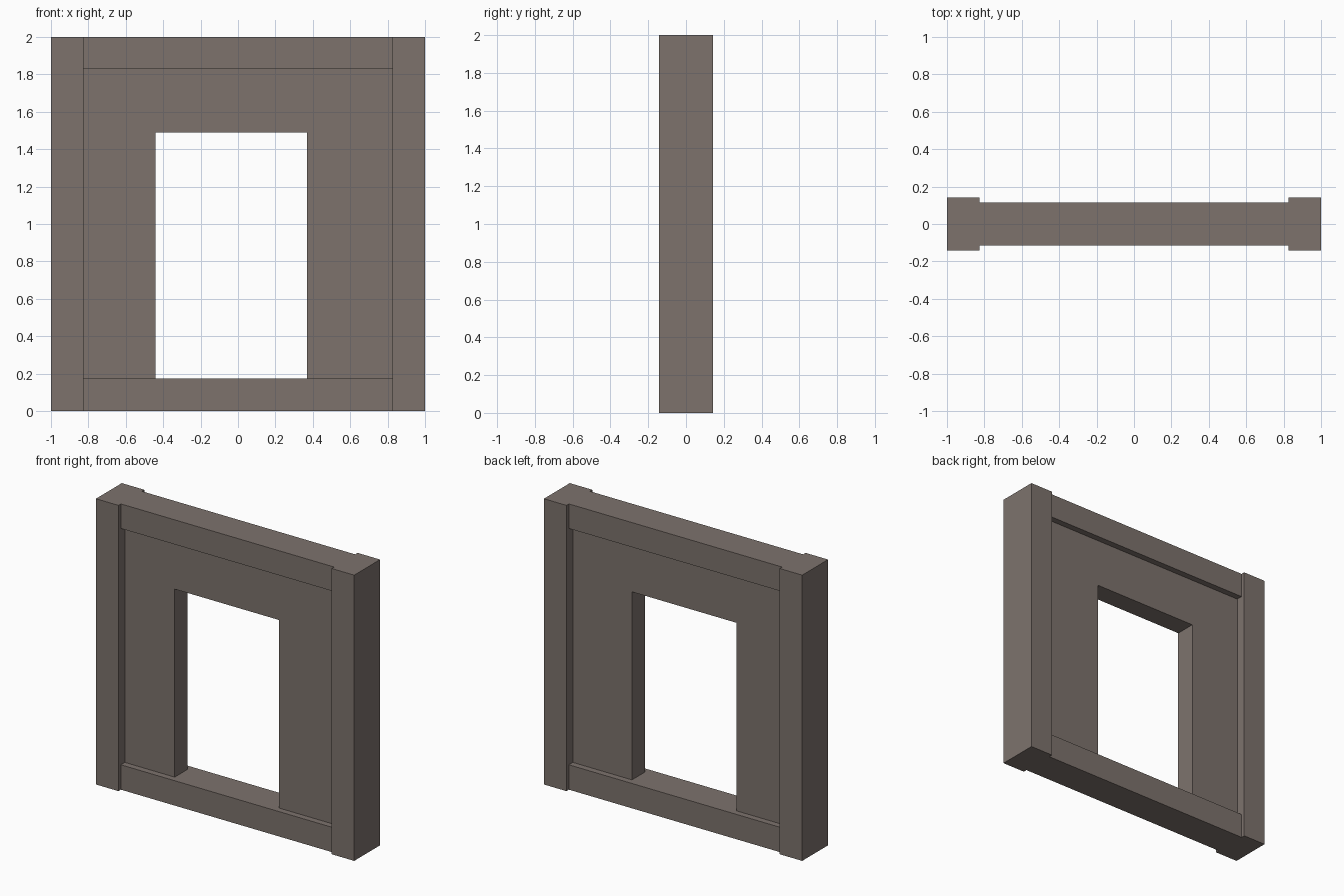
import bpy
import bmesh

if "Cube" in bpy.data.objects:
    bpy.data.objects.remove(bpy.data.objects["Cube"])

# One flat colour for the whole doorway wall
stone = bpy.data.materials.new("warm_grey_stone")
stone.diffuse_color = (0.205, 0.171, 0.152, 1)
stone.use_nodes = True
stone.node_tree.nodes["Principled BSDF"].inputs["Base Color"].default_value = stone.diffuse_color

POST_IN, SILL_TOP, BEAM_LOW = 0.826, 0.174, 1.828
POST_D, BEAM_D, PANEL_D = 0.143, 0.116, 0.072   # half depths


def slab(name, outline, half_depth):
    """Extrude a front-view (x, z) outline evenly about y = 0."""
    bm = bmesh.new()
    face = bm.faces.new([bm.verts.new((x, -half_depth, z)) for x, z in outline])
    out = bmesh.ops.extrude_face_region(bm, geom=[face])
    moved = [g for g in out["geom"] if isinstance(g, bmesh.types.BMVert)]
    bmesh.ops.translate(bm, verts=moved, vec=(0, 2 * half_depth, 0))
    bmesh.ops.recalc_face_normals(bm, faces=bm.faces)
    mesh = bpy.data.meshes.new(name)
    bm.to_mesh(mesh)
    bm.free()
    mesh.materials.append(stone)
    obj = bpy.data.objects.new(name, mesh)
    bpy.context.collection.objects.link(obj)
    return obj


def rect(x0, x1, z0, z1):
    return [(x0, z0), (x1, z0), (x1, z1), (x0, z1)]


# Side posts
slab("left_post", rect(-1, -POST_IN, 0, 2), POST_D)
slab("right_post", rect(POST_IN, 1, 0, 2), POST_D)

# Sill and top beam between the posts
slab("sill", rect(-POST_IN, POST_IN, 0, SILL_TOP), BEAM_D)
slab("top_beam", rect(-POST_IN, POST_IN, BEAM_LOW, 2), BEAM_D)

# Recessed wall panel, an arch-shaped outline around the off-centre opening
L, R, H = -0.44, 0.368, 1.49
slab("wall_panel", [(-POST_IN, SILL_TOP), (L, SILL_TOP), (L, H), (R, H), (R, SILL_TOP),
                    (POST_IN, SILL_TOP), (POST_IN, BEAM_LOW), (-POST_IN, BEAM_LOW)], PANEL_D)
